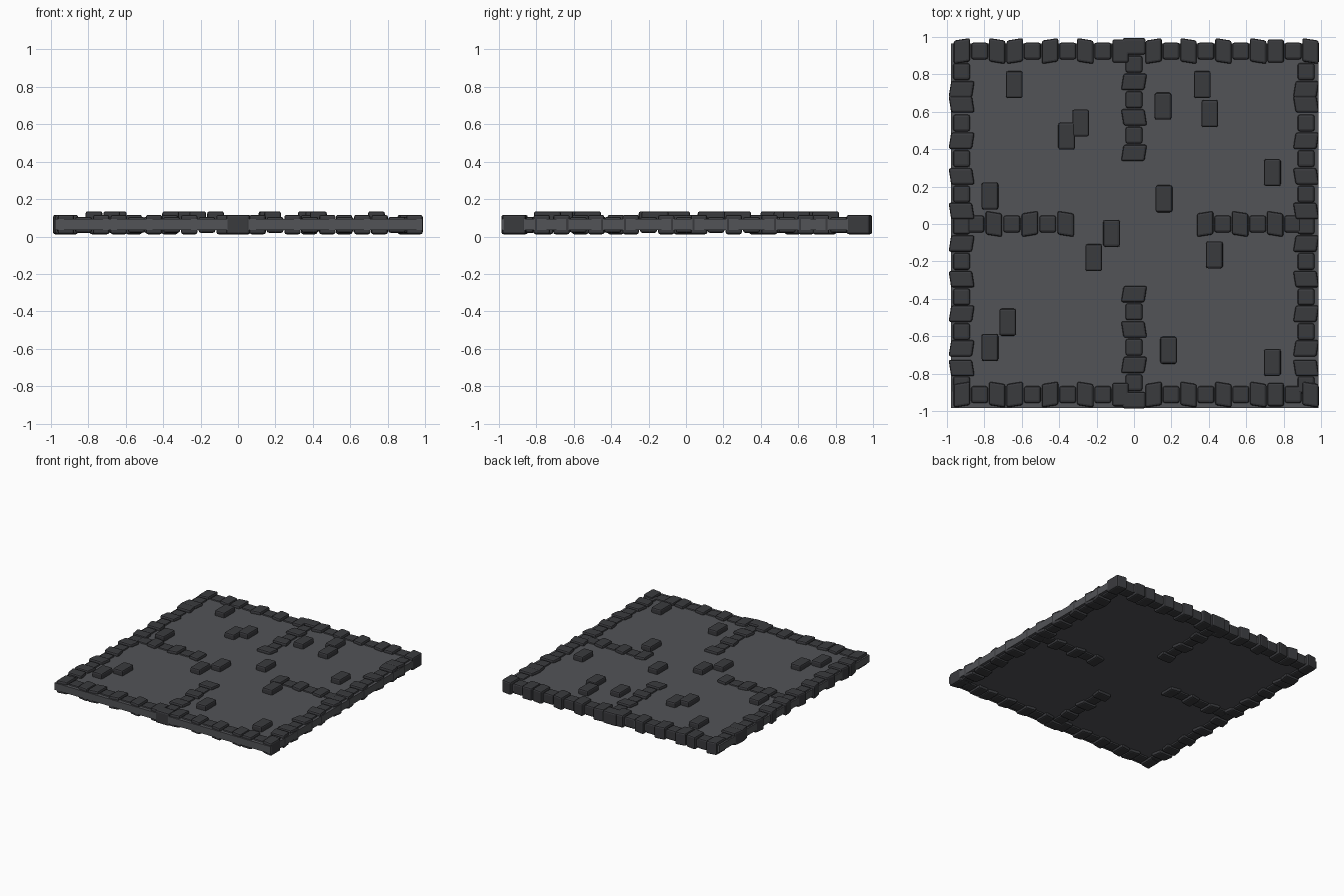
import bpy, bmesh
from mathutils import Matrix

if "Cube" in bpy.data.objects:
    bpy.data.objects.remove(bpy.data.objects["Cube"])


def mat(name, c):
    m = bpy.data.materials.new(name)
    m.diffuse_color = (*c, 1)
    m.use_nodes = True
    m.node_tree.nodes["Principled BSDF"].inputs["Base Color"].default_value = m.diffuse_color
    return m


SLAB = mat("slab_grey", (0.085, 0.087, 0.095))
STONE = mat("stone_dark", (0.042, 0.043, 0.048))


def block(name, size, loc, shear=0.0, turned=False, bevel=0.012, material=STONE):
    """Chamfered block; shear slants its long ends, turned lays it across a column."""
    bm = bmesh.new()
    bmesh.ops.create_cube(bm, size=1)
    for v in bm.verts:
        x, y, z = v.co
        v.co = (x * size[0], y * size[1] + 2 * x * shear, z * size[2])
    if bevel:
        bmesh.ops.bevel(bm, geom=bm.edges[:], offset=bevel, segments=2,
                        profile=0.5, affect='EDGES')
    if turned:
        bm.transform(Matrix.Rotation(1.5707963, 4, 'Z'))
    me = bpy.data.meshes.new(name)
    bm.to_mesh(me)
    bm.free()
    ob = bpy.data.objects.new(name, me)
    ob.location = loc
    me.materials.append(material)
    bpy.context.collection.objects.link(ob)


def stone(name, kind, x, y, turned=False):
    """s = small, a / b = large slanted one way or the other, m = large straight."""
    if kind == 's':
        block(name, (0.09, 0.09, 0.085), (x, y, 0.0625), 0, turned)
    else:
        shear = {'a': 0.007, 'b': -0.007, 'm': 0}[kind]
        block(name, (0.088, 0.125, 0.104), (x, y, 0.064), shear, turned)


# Floor slab
block("floor_slab", (1.965, 1.95, 0.058), (0.004, -0.009, 0.064), bevel=0, material=SLAB)

# Front and back edge rows, and the middle row with its gap
ROW = "asbasbsbsbmasbsasmbsa"
ROW = "asbasasbsmmmasbsbsaasb"[:9] + "mmmasbsasbmsb"
PITCH = 0.0936
for name, y in (("back_edge", 0.925), ("front_edge", -0.912)):
    for i, k in enumerate("asbasasbsm"):
        stone(f"{name}_left_{i}", k, -0.92 + i * 0.0942, y)
    for i, k in enumerate("asbsbsbmsb"):
        stone(f"{name}_right_{i}", k, 0.105 + i * 0.0932, y)
for i, k in enumerate("sbsasb"):
    stone(f"middle_row_left_{i}", k, -0.845 + i * 0.096, 0)
for i, k in enumerate("asbsbs"):
    stone(f"middle_row_right_{i}", k, 0.38 + i * 0.0936, 0)

# Left and right edge columns (read from back to front)
COLUMN = [(0.815, 's'), (0.72, 'b'), (0.64, 'a'), (0.54, 's'), (0.445, 'b'), (0.35, 's'),
          (0.255, 'a'), (0.16, 's'), (0.07, 'a'), (-0.01, 's'), (-0.105, 'b'), (-0.2, 's'),
          (-0.295, 'a'), (-0.39, 's'), (-0.48, 'b'), (-0.575, 's'), (-0.665, 'b'),
          (-0.77, 'a'), (-0.86, 's')]
for name, x in (("left_edge", -0.922), ("right_edge", 0.92)):
    for i, (y, k) in enumerate(COLUMN):
        stone(f"{name}_{i}", k, x, y, True)

# Middle column, with a gap in the centre
for i, k in enumerate("msbsasb"):
    stone(f"middle_column_back_{i}", k, 0, 0.95 - i * 0.095, True)
for i, k in enumerate("bsasbsm"):
    stone(f"middle_column_front_{i}", k, 0, -0.375 - i * 0.0945, True)

# Loose bricks lying on the floor
BRICKS = [(-0.64, 0.745), (-0.285, 0.54), (-0.36, 0.47), (-0.77, 0.15), (0.365, 0.745),
          (0.155, 0.63), (0.405, 0.59), (0.74, 0.275), (0.16, 0.135), (-0.12, -0.05),
          (-0.215, -0.18), (0.43, -0.165), (-0.675, -0.525), (-0.77, -0.66),
          (0.185, -0.675), (0.74, -0.74)]
for i, (x, y) in enumerate(BRICKS):
    block(f"loose_brick_{i}", (0.09, 0.145, 0.07), (x, y, 0.1))
